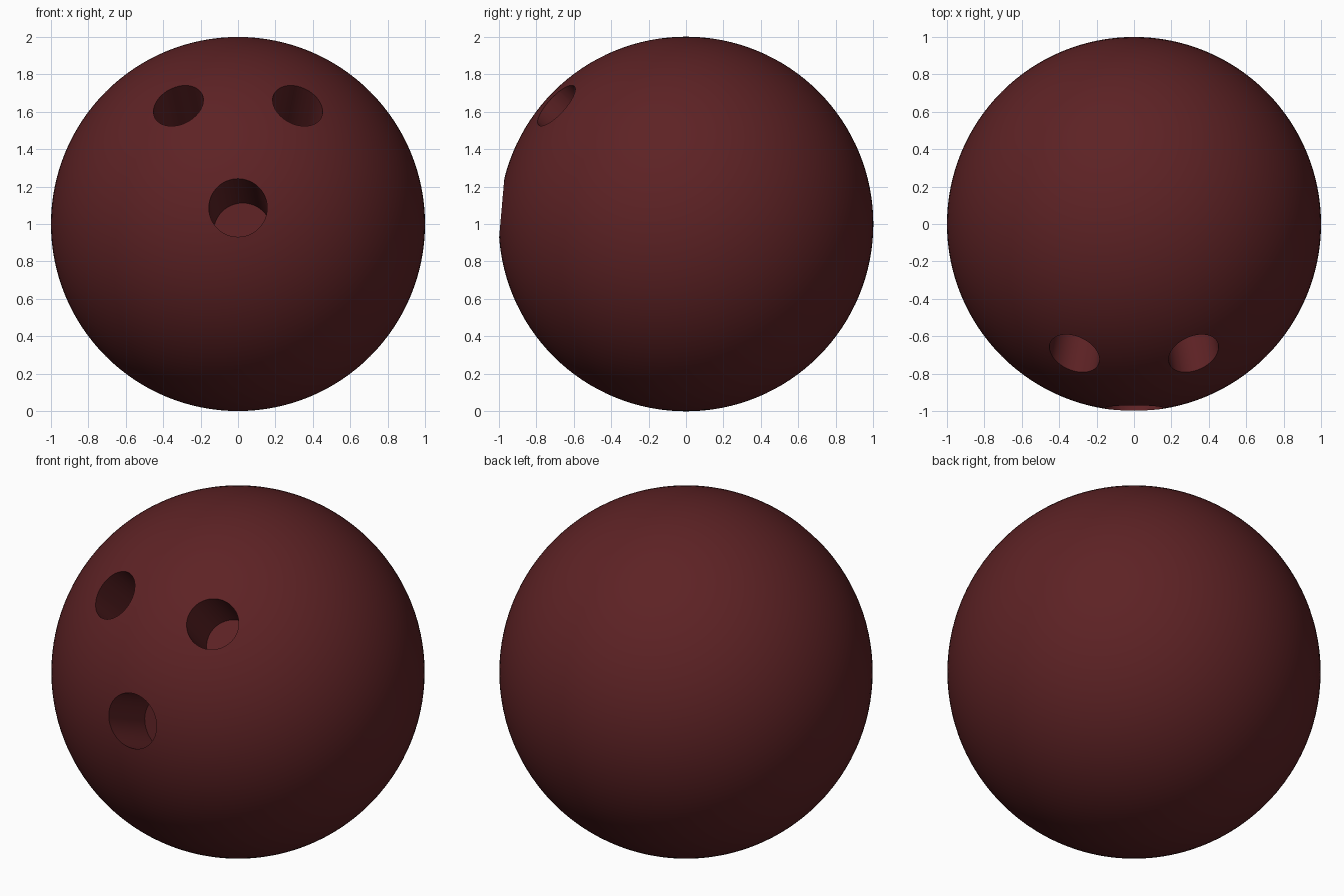
import bpy, bmesh
from mathutils import Vector

if "Cube" in bpy.data.objects:
    bpy.data.objects.remove(bpy.data.objects["Cube"])

CENTRE = Vector((0, 0, 1))


def hole_cutter(name, out, inward, radius, n=48):
    """Slanted cylinder: round mouth facing 'out', floor shifted by 'inward'."""
    out = Vector(out).normalized()
    inward = Vector(inward)
    mouth = CENTRE + out * (1 - radius ** 2) ** 0.5
    rot = out.to_track_quat('Z', 'Y').to_matrix().to_4x4()
    bm = bmesh.new()
    bmesh.ops.create_cone(bm, cap_ends=True, segments=n, radius1=radius, radius2=radius, depth=2)
    for v in bm.verts:
        ring = rot @ Vector((v.co.x, v.co.y, 0))
        v.co = mouth + ring + inward * (-0.3 if v.co.z > 0 else 1)
    bmesh.ops.recalc_face_normals(bm, faces=bm.faces)
    me = bpy.data.meshes.new(name)
    bm.to_mesh(me)
    bm.free()
    ob = bpy.data.objects.new(name, me)
    bpy.context.collection.objects.link(ob)
    ob.hide_render = True
    return ob


# ball
bpy.ops.mesh.primitive_uv_sphere_add(segments=128, ring_count=64, radius=1, location=CENTRE)
ball = bpy.context.object
ball.name = "ball"
mat = bpy.data.materials.new("dark_red")
mat.diffuse_color = (0.11, 0.016, 0.018, 1)
mat.use_nodes = True
mat.node_tree.nodes["Principled BSDF"].inputs["Base Color"].default_value = mat.diffuse_color
ball.data.materials.append(mat)

# thumb hole and the mirrored pair of finger holes
cutters = [hole_cutter("thumb_hole", (0, -0.985, 0.087), (0.025, 0.30, -0.13), 0.156)]
for s in (-1, 1):
    cutters.append(hole_cutter("finger_hole", (s * 0.32, -0.695, 0.635),
                               (-s * 0.044, 0.25, -0.232), 0.141))
for c in cutters:
    m = ball.modifiers.new(c.name, 'BOOLEAN')
    m.object = c
    m.operation = 'DIFFERENCE'
    m.solver = 'EXACT'
    bpy.context.view_layer.objects.active = ball
    bpy.ops.object.modifier_apply(modifier=m.name)
for c in cutters:
    bpy.data.objects.remove(c)

bpy.ops.object.select_all(action='DESELECT')
ball.select_set(True)
bpy.ops.object.shade_smooth_by_angle(angle=0.5)
